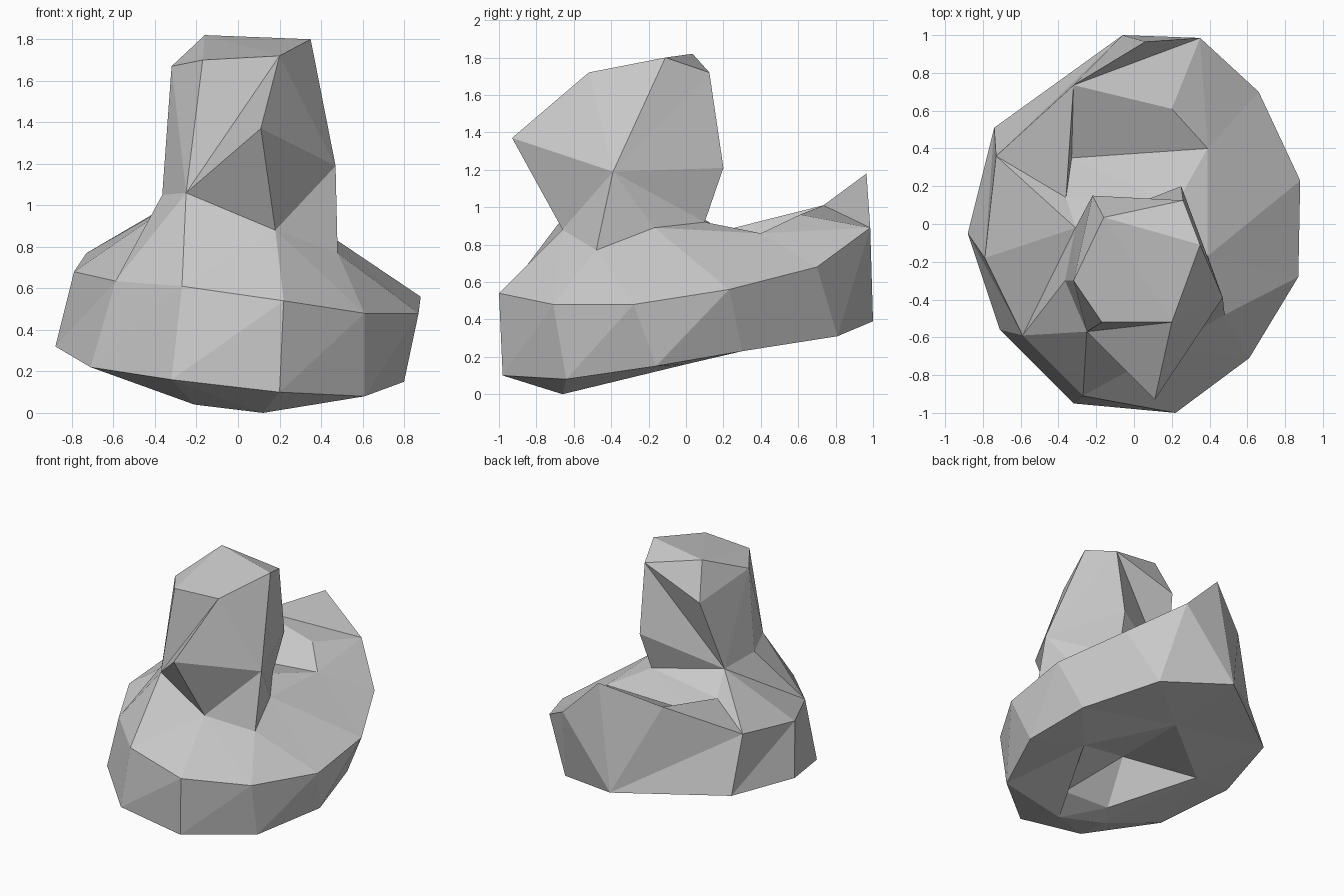
import bpy, bmesh

if "Cube" in bpy.data.objects:
    bpy.data.objects.remove(bpy.data.objects["Cube"])

bm = bmesh.new()


def ring(*pts):
    return [bm.verts.new(p) for p in pts]


def face(*vs):
    bm.faces.new(vs)


def bridge(low, up, steps):
    """Triangle band between two closed rings; L / U says which ring moves on."""
    i = j = 0
    for s in steps:
        a, b = low[i % len(low)], up[j % len(up)]
        if s == "L":
            i += 1
            face(a, low[i % len(low)], b)
        else:
            j += 1
            face(a, up[j % len(up)], b)


def fan(centre, *rim):
    for a, b in zip(rim, rim[1:]):
        face(centre, a, b)


# Underside: keel rim, front lip and the shallow hollow behind it
P = ring((.12, -.66, 0), (.45, 0, .16), (0, .45, .29), (-.52, .05, .24),
         (-.21, -.58, .04))
lip_r, lip_l, hollow = ring((.22, -.48, .09), (-.14, -.45, .08), (-.10, -.24, .38))
# Lower edge of the body
B = ring((.20, -.98, .10), (.61, -.64, .08), (.80, -.16, .15), (.71, .30, .23),
         (.45, .81, .31), (-.06, 1.0, .39), (-.74, .51, .36), (-.88, -.05, .32),
         (-.71, -.56, .22), (-.32, -.95, .16))
# Upper edge of the body, around the foot of the tail
A = ring((.22, -1.0, .54), (.61, -.71, .48), (.87, -.28, .48), (.88, .23, .56),
         (.66, .70, .68), (.35, .985, .89), (.06, .965, 1.18), (-.32, .735, 1.01),
         (-.73, .36, .77), (-.79, -.18, .68), (-.59, -.59, .635), (-.27, -.91, .61))
tail_tip = A[6]
# Shoulders and edge of the back
C = ring((.18, -.66, .88), (.48, -.48, .77), (.39, -.17, .89), (.39, .40, .86),
         (.20, .61, .96), (-.33, .35, .82), (-.36, .14, .86), (-.31, -.02, 1.01),
         (-.365, -.30, 1.05), (-.25, -.57, 1.06))
# Neck and beak points
nape_low, nape, crest, cheek, beak = ring(
    (.22, .10, .92), (.25, .20, 1.21), (-.22, .15, 1.55),
    (.47, -.39, 1.19), (.11, -.93, 1.37))
# Crown
T = ring((.20, -.52, 1.72), (.35, -.11, 1.80), (.26, .125, 1.72),
         (-.16, .035, 1.82), (-.32, -.30, 1.67), (-.17, -.52, 1.70))

# Body skin
fan(lip_l, P[3], P[4], P[0], lip_r)
face(P[0], P[1], lip_r)
fan(hollow, lip_r, P[1], P[2], P[3], lip_l, lip_r)
bridge(P, B, "ULUULUUULUULULU")
bridge(B, A, "ULULULULULUUULULULULUL")
# Upstanding tail triangle, then the top of the body without the tip
face(A[5], tail_tip, A[7])
bridge(A[:6] + A[7:], C, "LULULULLULUULULLUULUL")
# Back between neck and tail
fan(nape_low, C[2], C[3], C[5], C[6], C[7])
face(C[3], C[4], C[5])
# Neck, head and beak
fan(cheek, C[0], C[1], C[2], nape_low, nape, T[2], T[1], T[0], beak, C[0])
fan(C[9], C[0], beak, T[0], T[5], T[4], C[8])
fan(C[7], C[8], T[4], crest, T[2], nape, nape_low)
fan(crest, T[4], T[3], T[2])
fan(T[3], T[2], T[1], T[0], T[5], T[4])

bmesh.ops.recalc_face_normals(bm, faces=bm.faces)
mesh = bpy.data.meshes.new("bird_body")
bm.to_mesh(mesh)
bm.free()
bpy.context.collection.objects.link(bpy.data.objects.new("bird_body", mesh))
